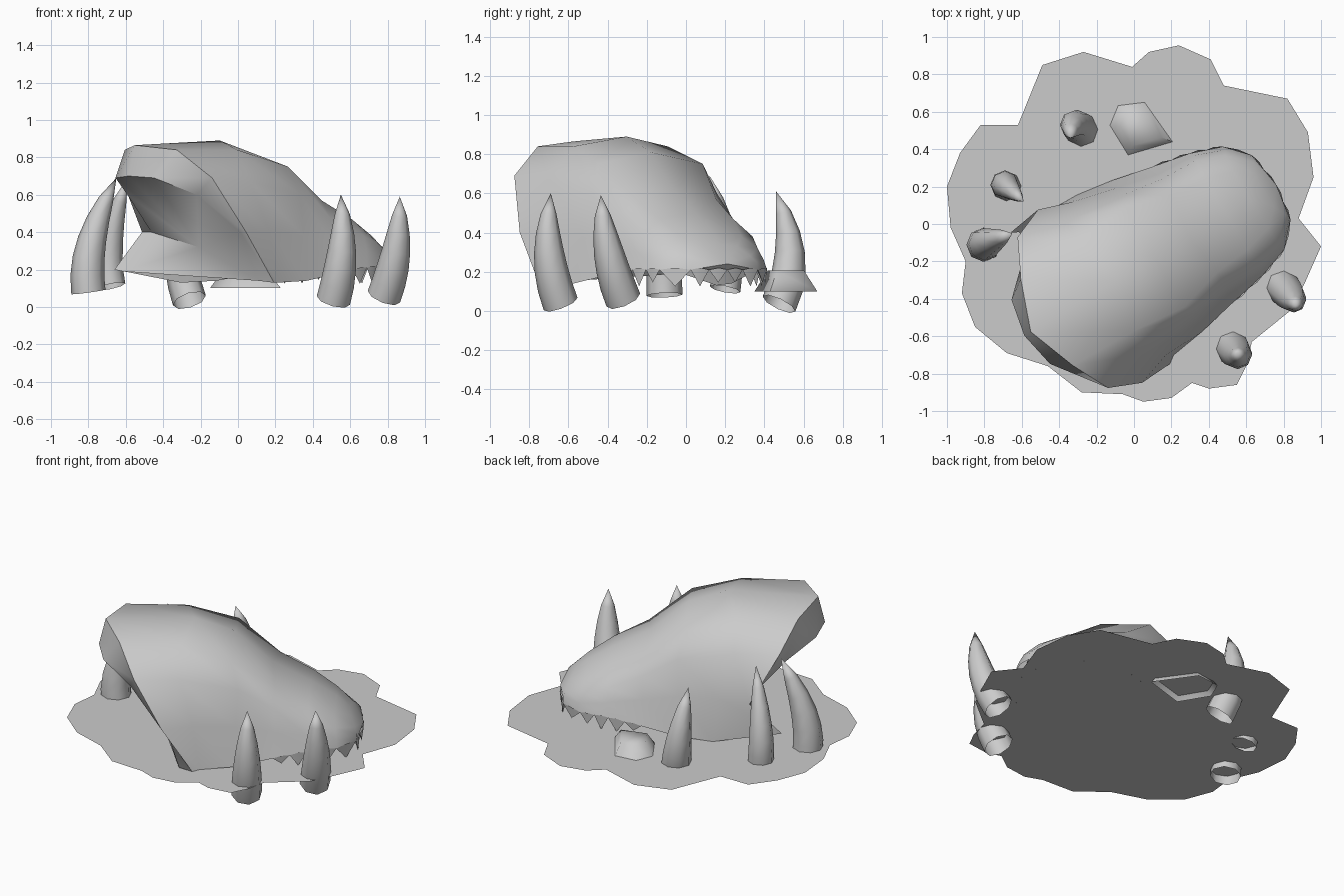
import bpy, bmesh, math
from mathutils import Vector, Matrix

if "Cube" in bpy.data.objects:
    bpy.data.objects.remove(bpy.data.objects["Cube"])


def add_object(name, verts, faces, angle=40, matrix=None):
    bm = bmesh.new()
    vs = [bm.verts.new(v) for v in verts]
    for f in faces:
        bm.faces.new([vs[i] for i in f])
    bmesh.ops.recalc_face_normals(bm, faces=bm.faces)
    if matrix:
        bm.transform(matrix)
    mesh = bpy.data.meshes.new(name)
    bm.to_mesh(mesh)
    bm.free()
    mesh.polygons.foreach_set("use_smooth", [True] * len(mesh.polygons))
    mesh.set_sharp_from_angle(angle=math.radians(angle))
    obj = bpy.data.objects.new(name, mesh)
    bpy.context.collection.objects.link(obj)
    return obj


# Ragged flat ground patch
outline = [(-.49, .85), (-.27, .92), (-.01, .84), (.08, .92), (.24, .955), (.41, .88),
           (.48, .74), (.82, .67), (.93, .49), (.96, .25), (.88, .03), (1, -.12),
           (.92, -.30), (.84, -.46), (.63, -.63), (.60, -.76), (.55, -.86), (.40, -.88),
           (.31, -.85), (.20, -.93), (.05, -.95), (-.06, -.91), (-.28, -.90), (-.46, -.76),
           (-.68, -.69), (-.85, -.55), (-.92, -.37), (-.90, -.20), (-.98, -.02), (-1, .20),
           (-.93, .38), (-.82, .53), (-.62, .53)]
add_object("ground_patch", [(x, y, .13) for x, y in outline], [range(len(outline))])

# Skull: half sections from back to snout (bottom, cheek, shoulder, upper, crest)
skull_matrix = Matrix.Translation((.108, -.18, 0)) @ Matrix.Rotation(math.radians(31), 4, 'Z')
sections = [
    [(-.30, .50, .14), (-.39, .46, .40), (-.60, .36, .60), (-.77, .20, .69), (-.81, 0, .70)],
    [(-.33, .53, .13), (-.40, .54, .40), (-.57, .47, .69), (-.67, .27, .84), (-.77, 0, .865)],
    [(-.18, .50, .13), (-.22, .48, .40), (-.30, .42, .67), (-.30, .28, .84), (-.24, 0, .89)],
    [(.02, .47, .14), (.03, .42, .38), (.04, .37, .60), (.0, .31, .75), (0, 0, .81)],
    [(.25, .42, .18), (.25, .37, .33), (.25, .34, .47), (.25, .24, .57), (.22, 0, .62)],
    [(.45, .38, .21), (.46, .36, .30), (.46, .33, .38), (.45, .22, .47), (.45, 0, .50)],
    [(.62, .32, .21), (.62, .30, .26), (.61, .27, .32), (.60, .18, .38), (.60, 0, .41)],
    [(.73, .20, .21), (.73, .19, .25), (.72, .16, .28), (.69, .10, .33), (.68, 0, .34)],
]
verts, faces = [], []
for s in sections:
    verts += s + [(u, -w, z) for u, w, z in reversed(s[:-1])]
n = 9
verts[0], verts[n] = (-.55, .49, .19), (-.59, .51, .20)      # left jaw corner reaches back
verts[2 * n - 1] = (-.22, -.53, .13)
for r in range(len(sections) - 1):
    for i in range(n - 1):
        a = r * n + i
        faces.append((a, a + 1, a + n + 1, a + n))
back, front = len(verts), len(verts) + 1
verts += [(-.37, 0, .32), (.76, 0, .24)]
last = n * (len(sections) - 1)
for i in range(n):
    j = (i + 1) % n
    faces.append((i, j, back))
    faces.append((last + i, last + j, front))
add_object("skull", verts, faces, 45, skull_matrix)

# Teeth along the snout rim
rim = [Vector(s[0]) for s in sections[4:]] + [Vector((.76, 0, .21))]
rim += [Vector((p.x, -p.y, p.z)) for p in reversed(rim[:-1])]
t_verts, t_faces = [], []
for k in range(len(rim) - 1):
    a, b = rim[k], rim[k + 1]
    count = max(1, round((b - a).length / .11))
    for i in range(count):
        p = a.lerp(b, i / count)
        q = a.lerp(b, (i + 1) / count)
        mid = (p + q) / 2
        out = Vector(((q - p).y, -(q - p).x, 0)).normalized()
        if out.dot(mid - Vector((.3, 0, 0))) < 0:
            out = -out
        o = len(t_verts)
        t_verts += [p, mid + out * .008 + Vector((0, 0, .01)), q, mid - out * .03,
                    Vector((mid.x, mid.y, .125 if (i + k) % 2 else .145))]
        t_faces += [(o + j, o + (j + 1) % 4, o + 4) for j in range(4)]
add_object("teeth", t_verts, t_faces, 30, skull_matrix)


# Curved tusks with open bases, pointing up around the skull
def tusk(name, base, mid, tip, sides=8, rings=6, radius=.088):
    base, mid, tip = Vector(base), Vector(mid), Vector(tip)
    ctrl = mid * 2 - (base + tip) / 2
    tv, tf = [], []
    for r in range(rings):
        t = r / rings
        c = base * (1 - t) ** 2 + ctrl * 2 * t * (1 - t) + tip * t * t
        d = (ctrl - base) * (1 - t) + (tip - ctrl) * t
        rot = Vector((0, 0, 1)).rotation_difference(d)
        rad = radius * (1 - t ** 2.2) ** .8 + .004
        for i in range(sides):
            ang = math.tau * i / sides
            tv.append(c + rot @ Vector((rad * math.cos(ang), rad * math.sin(ang), 0)))
    tv.append(tip)
    for r in range(rings - 1):
        for i in range(sides):
            j = (i + 1) % sides
            tf.append((r * sides + i, r * sides + j, (r + 1) * sides + j, (r + 1) * sides + i))
    o = (rings - 1) * sides
    tf += [(o + i, o + (i + 1) % sides, len(tv) - 1) for i in range(sides)]
    add_object(name, tv, tf, 60)


tusk("tusk_back", (-.26, .475, .035), (-.32, .53, .30), (-.34, .46, .61))
tusk("tusk_left_back", (-.68, .20, .11), (-.68, .20, .36), (-.59, .12, .69), radius=.075)
tusk("tusk_left_front", (-.80, -.11, .08), (-.78, -.10, .36), (-.65, -.05, .69))
tusk("tusk_right_front", (.51, -.64, .035), (.555, -.70, .30), (.55, -.69, .60))
tusk("tusk_right_back", (.78, -.32, .055), (.845, -.395, .30), (.865, -.435, .59))

# Small stone half buried in the ground
foot = [(-.15, .53), (-.10, .65), (.06, .67), (.23, .43), (-.04, .35)]
cx, cy = .03, .51
stone = [(x, y, .10) for x, y in foot]
stone += [(cx + (x - cx) * .58, cy + (y - cy) * .58, .205) for x, y in foot]
add_object("stone", stone, [(i, (i + 1) % 5, (i + 1) % 5 + 5, i + 5) for i in range(5)]
           + [(5, 6, 7, 8, 9)], 80)
